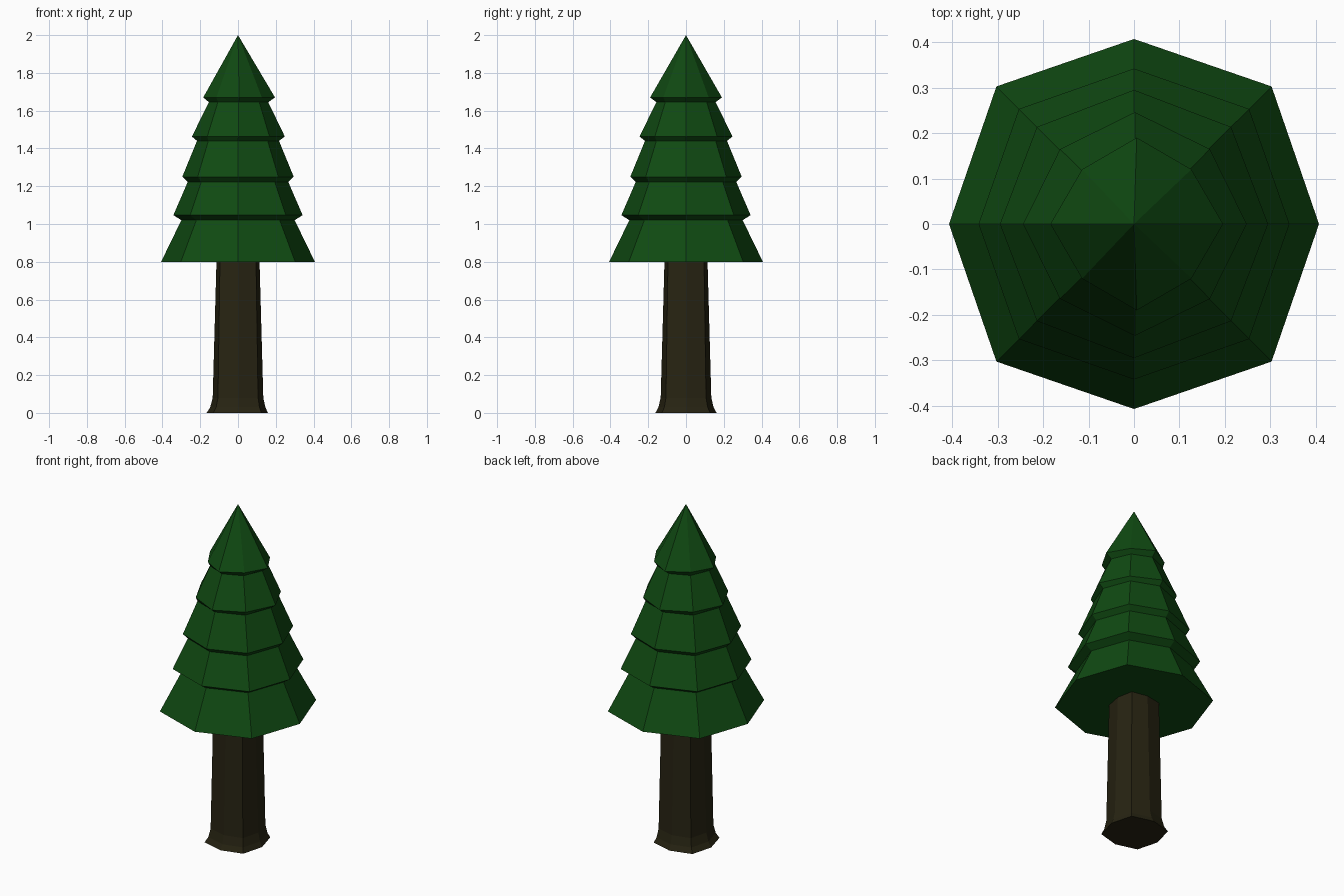
import bpy, bmesh, math

if "Cube" in bpy.data.objects:
    bpy.data.objects.remove(bpy.data.objects["Cube"])


def material(name, rgb):
    m = bpy.data.materials.new(name)
    m.diffuse_color = (*rgb, 1.0)
    m.use_nodes = True
    m.node_tree.nodes["Principled BSDF"].inputs["Base Color"].default_value = m.diffuse_color
    return m


def lathe8(name, rings, mat, apex=None):
    """Flat eight-sided stack of rings: (axis radius, diagonal radius, z, x shift)."""
    bm = bmesh.new()
    loops = []
    for axis_r, diag_r, z, dx in rings:
        loop = []
        for i in range(8):
            r = diag_r if i % 2 else axis_r
            a = i * math.pi / 4
            loop.append(bm.verts.new((r * math.cos(a) + dx, r * math.sin(a), z)))
        loops.append(loop)
    for lo, hi in zip(loops, loops[1:]):
        for i in range(8):
            j = (i + 1) % 8
            bm.faces.new((lo[i], lo[j], hi[j], hi[i]))
    bm.faces.new(loops[0][::-1])
    if apex is not None:
        tip = bm.verts.new((0, 0, apex))
        for i in range(8):
            bm.faces.new((loops[-1][i], loops[-1][(i + 1) % 8], tip))
    else:
        bm.faces.new(loops[-1])
    bmesh.ops.recalc_face_normals(bm, faces=bm.faces)
    me = bpy.data.meshes.new(name)
    bm.to_mesh(me)
    bm.free()
    me.materials.append(mat)
    ob = bpy.data.objects.new(name, me)
    bpy.context.collection.objects.link(ob)
    return ob


needle_green = material("needle_green", (0.005, 0.068, 0.006))
bark_brown = material("bark_brown", (0.020, 0.017, 0.006))

# Trunk with flared foot
lathe8("trunk", [
    (0.162, 0.180, 0.00, -0.004),
    (0.146, 0.162, 0.03, -0.001),
    (0.134, 0.150, 0.08, 0.0),
    (0.114, 0.135, 0.80, 0.0),
], bark_brown)

# Foliage: five tiers, each narrowing to a neck under the next overhang
lathe8("foliage", [
    (0.407, 0.428, 0.800, 0.0),
    (0.300, 0.312, 1.020, 0.0),
    (0.342, 0.358, 1.047, 0.0),
    (0.266, 0.275, 1.223, 0.0),
    (0.295, 0.302, 1.250, 0.0),
    (0.217, 0.222, 1.440, 0.0),
    (0.246, 0.233, 1.463, 0.002),
    (0.157, 0.155, 1.645, 0.003),
    (0.190, 0.170, 1.670, 0.006),
], needle_green, apex=2.0)
